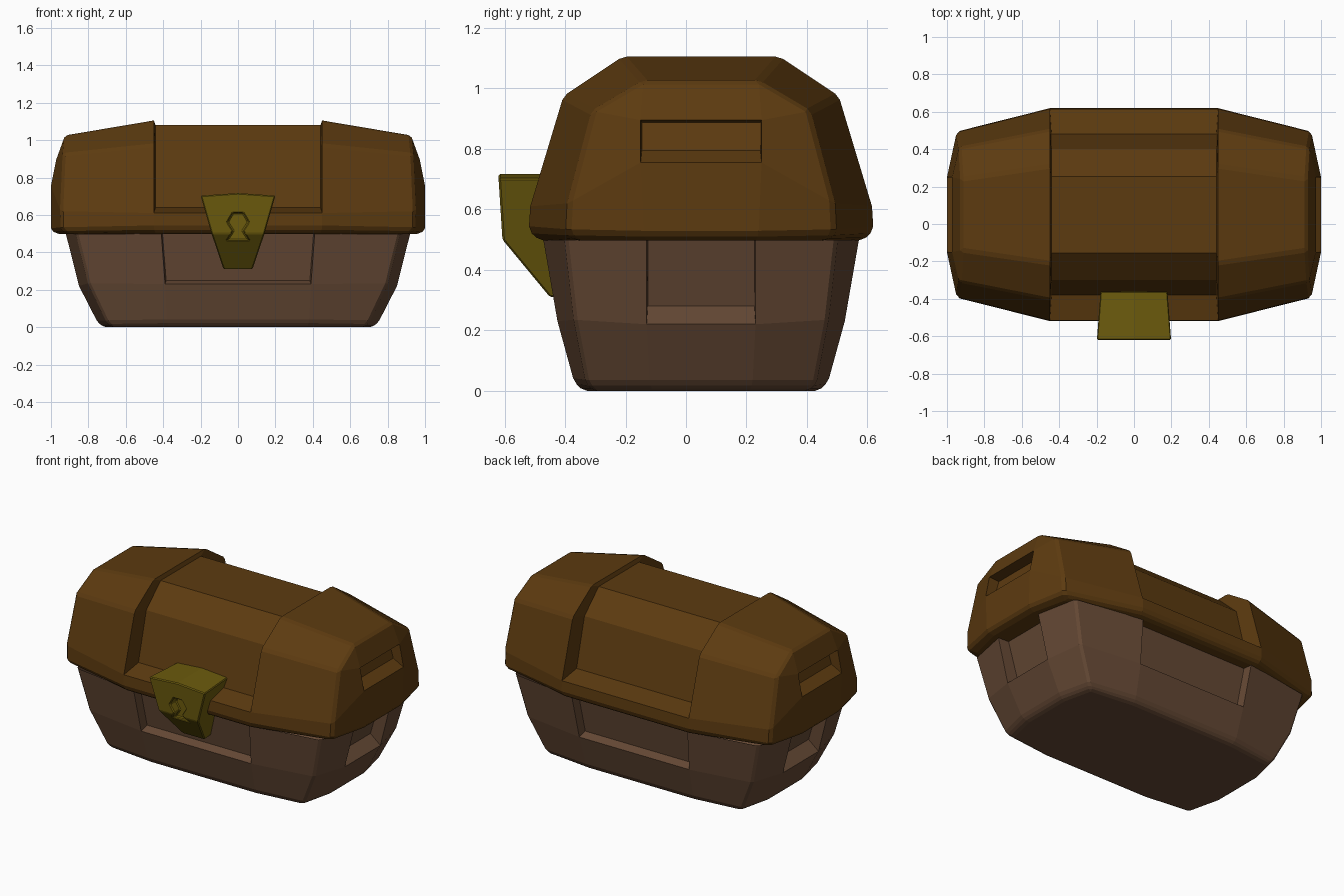
import bpy, bmesh
from mathutils import Vector

if "Cube" in bpy.data.objects:
    bpy.data.objects.remove(bpy.data.objects["Cube"])

CENTRE_Y = 0.05
BACK, LEFT, FRONT, RIGHT = 2, 5, 8, 11


def material(name, rgb):
    m = bpy.data.materials.new(name)
    m.diffuse_color = (*rgb, 1)
    m.use_nodes = True
    m.node_tree.nodes["Principled BSDF"].inputs["Base Color"].default_value = m.diffuse_color
    return m


def chamfer(ob, width, limit):
    b = ob.modifiers.new("edge_chamfer", 'BEVEL')
    b.width, b.segments, b.limit_method, b.angle_limit = width, 1, limit, 0.6


def finish(bm, name, mat=None, y=0.0, bevel=0.0):
    bmesh.ops.remove_doubles(bm, verts=bm.verts, dist=1e-4)
    bmesh.ops.recalc_face_normals(bm, faces=bm.faces)
    layer = bm.edges.layers.float.get("bevel_weight_edge")
    if layer:
        for e in bm.edges:
            if e.calc_face_angle(0) < 0.45:
                e[layer] = 0
    me = bpy.data.meshes.new(name)
    bm.to_mesh(me)
    bm.free()
    ob = bpy.data.objects.new(name, me)
    bpy.context.collection.objects.link(ob)
    ob.location.y = y
    if mat:
        me.materials.append(mat)
    if bevel:
        chamfer(ob, bevel, 'WEIGHT')
    return ob


def shell(levels):
    """Stack of 12-sided rings; each level is (middle, corner, end) of one quadrant."""
    bm = bmesh.new()
    layer = bm.edges.layers.float.new("bevel_weight_edge")
    rings = []
    for mid, cor, end in levels:
        pts = []
        for sx, sy, order in ((1, 1, (end, cor, mid)), (-1, 1, (mid, cor, end)),
                              (-1, -1, (end, cor, mid)), (1, -1, (mid, cor, end))):
            pts += [bm.verts.new((sx * x, sy * y, z)) for x, y, z in order]
        rings.append(pts)
    walls = [[bm.faces.new((a[i], a[(i + 1) % 12], b[(i + 1) % 12], b[i])) for i in range(12)]
             for a, b in zip(rings, rings[1:])]
    for e in bm.edges:
        e[layer] = 1
    return bm, rings, walls


def cap(bm, r):
    return [bm.faces.new([r[i] for i in ids])
            for ids in ((2, 3, 8, 9), (9, 10, 11, 0, 1, 2), (3, 4, 5, 6, 7, 8))]


def recess(bm, faces, move):
    """Sink a face region, adding crisp walls everywhere except along open rims."""
    layer = bm.edges.layers.float["bevel_weight_edge"]
    inner = {v: bm.verts.new(move(v.co)) for f in faces for v in f.verts}
    for e in {e for f in faces for e in f.edges}:
        if len(e.link_faces) == 2 and sum(f in faces for f in e.link_faces) == 1:
            e[layer] = 0
            a, b = e.verts
            bm.faces.new((a, b, inner[b], inner[a]))
    for f in faces:
        bm.faces.new([inner[v] for v in f.verts])
    bmesh.ops.delete(bm, geom=faces, context='FACES')


lid_mat = material("lid_wood", (0.108, 0.043, 0.005))
base_mat = material("base_wood", (0.13, 0.066, 0.035))
brass = material("latch_brass", (0.15, 0.105, 0.004))

# Base tub with a sunken panel on each side
bm, rings, walls = shell([
    ((0.37, 0.39, 0), (0.67, 0.355, 0), (0.715, 0.16, 0)),
    ((0.38, 0.42, 0.03), (0.70, 0.38, 0.025), (0.75, 0.17, 0.025)),
    ((0.39, 0.475, 0.23), (0.80, 0.42, 0.235), (0.85, 0.18, 0.22)),
    ((0.41, 0.522, 0.50), (0.865, 0.45, 0.498), (0.92, 0.18, 0.498)),
])
cap(bm, rings[0])
for side in (BACK, FRONT):
    recess(bm, [walls[2][side]],
           lambda c: Vector((c.x * 0.985, c.y * 0.89, c.z + (0.02 if c.z < 0.3 else 0))))
for side in (LEFT, RIGHT):
    recess(bm, [walls[2][side]],
           lambda c: Vector((c.x * 0.92, c.y * 0.98, c.z + (0.06 if c.z < 0.3 else 0))))
finish(bm, "chest_base", base_mat, CENTRE_Y, 0.012)

# Lid with a sunken centre band and a handle slot at each end
bm, rings, walls = shell([
    ((0.44, 0.535, 0.497), (0.90, 0.41, 0.497), (0.955, 0.18, 0.497)),
    ((0.45, 0.57, 0.53), (0.945, 0.445, 0.52), (1.0, 0.19, 0.515)),
    ((0.45, 0.565, 0.61), (0.948, 0.44, 0.62), (1.0, 0.20, 0.755)),
    ((0.45, 0.455, 0.975), (0.935, 0.36, 0.925), (0.972, 0.20, 0.895)),
    ((0.45, 0.26, 1.105), (0.925, 0.19, 1.025), (0.925, 0.19, 1.025)),
])
cap(bm, rings[0])
top = cap(bm, rings[4])
band_profile = {0.61: (0.43, 0.64), 0.975: (0.35, 0.945), 1.105: (0.205, 1.08)}


def sink_band(c):
    y, z = band_profile[round(c.z, 3)]
    return Vector((c.x * 0.98, y if c.y > 0 else -y, z))


recess(bm, [walls[2][BACK], walls[3][BACK], top[0], walls[3][FRONT], walls[2][FRONT]], sink_band)
for side in (LEFT, RIGHT):
    recess(bm, [walls[2][side]],
           lambda c: Vector((c.x * 0.93, c.y * 0.98, c.z + (0.04 if c.z < 0.8 else -0.008))))
finish(bm, "chest_lid", lid_mat, CENTRE_Y, 0.014)

# Latch plate: tapered block, rows are (height, half width, front y)
bm = bmesh.new()
rows = []
for z, w, y in ((0.31, 0.078, -0.45), (0.50, 0.142, -0.607), (0.703, 0.2, -0.62)):
    crest = 0.014 if z > 0.7 else 0
    rows.append([bm.verts.new(p) for p in (
        (-w, y, z), (0, y, z + crest), (w, y, z),
        (w * 0.9, -0.36, z), (0, -0.36, z + crest), (-w * 0.9, -0.36, z))])
for a, b in zip(rows, rows[1:]):
    for i in range(6):
        j = (i + 1) % 6
        bm.faces.new((a[i], a[j], b[j], b[i]))
for r in (rows[0], rows[-1]):
    bm.faces.new((r[0], r[1], r[4], r[5]))
    bm.faces.new((r[1], r[2], r[3], r[4]))
latch = finish(bm, "latch", brass)

# Keyhole: hexagon with a flared foot, cut into the latch
half = [(0.028, 0.61), (0.056, 0.562), (0.026, 0.515), (0.058, 0.465)]
outline = half + [(-x, z) for x, z in reversed(half)]
bm = bmesh.new()
near, far = [[bm.verts.new((x, y, z)) for x, z in outline] for y in (-0.8, -0.55)]
bm.faces.new(near)
bm.faces.new(far)
for i in range(8):
    j = (i + 1) % 8
    bm.faces.new((near[i], near[j], far[j], far[i]))
cutter = finish(bm, "keyhole_cutter")
cutter.hide_render = True
cutter.display_type = 'WIRE'
cut = latch.modifiers.new("keyhole", 'BOOLEAN')
cut.operation, cut.object, cut.solver = 'DIFFERENCE', cutter, 'EXACT'
chamfer(latch, 0.006, 'ANGLE')
